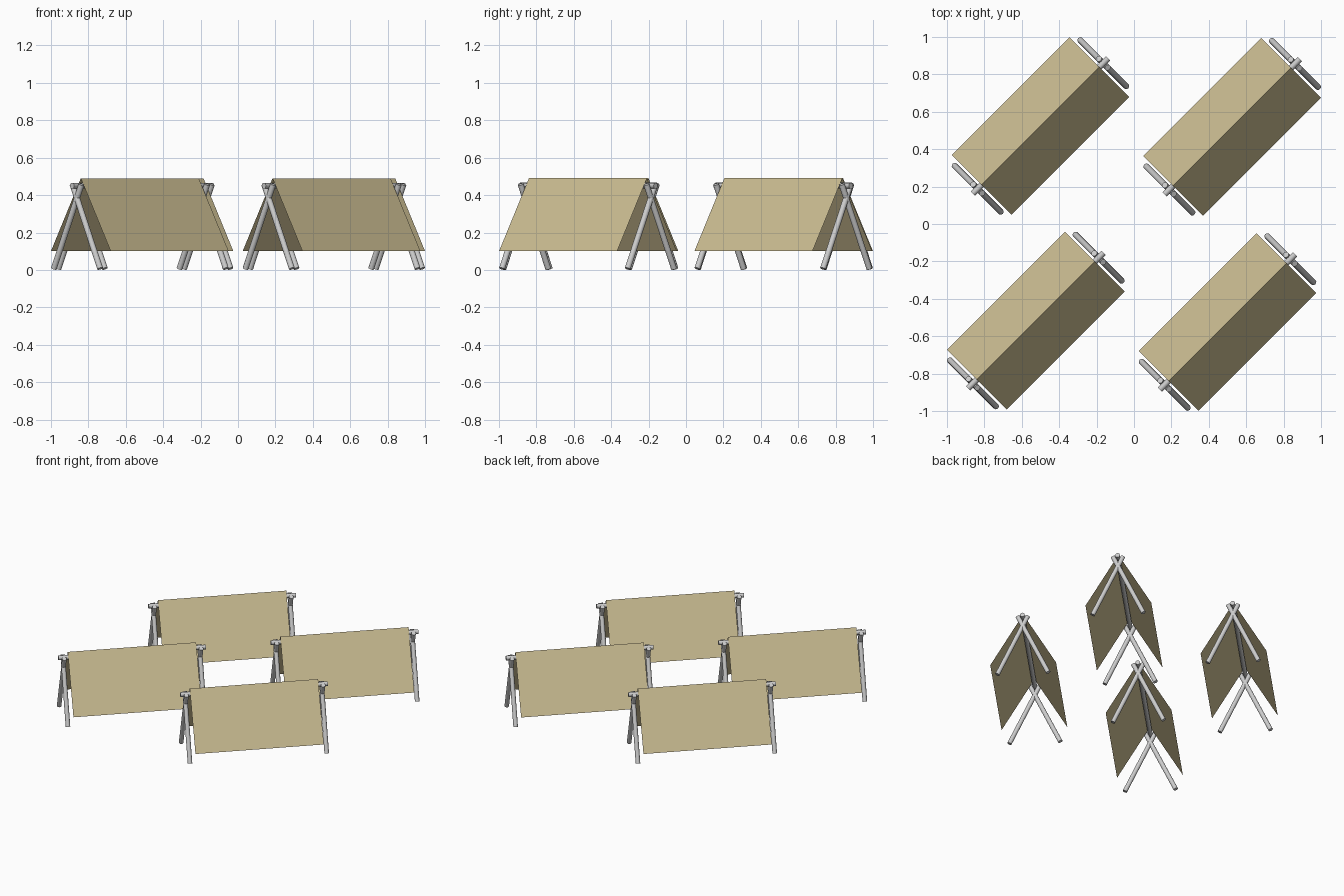
import bpy, math
from mathutils import Vector, Matrix

if "Cube" in bpy.data.objects:
    bpy.data.objects.remove(bpy.data.objects["Cube"])

HALF_LEN, HALF_WID = 0.446, 0.226      # canvas footprint
RIDGE_Z, HEM_Z = 0.49, 0.10
POLE_R = 0.016
CENTRES = [(-0.5, 0.524), (0.525, 0.520), (-0.525, -0.516), (0.5, -0.524)]

canvas_mat = bpy.data.materials.new("canvas")
canvas_mat.diffuse_color = (0.60, 0.51, 0.29, 1)
canvas_mat.use_nodes = True
canvas_mat.node_tree.nodes["Principled BSDF"].inputs["Base Color"].default_value = canvas_mat.diffuse_color


def pole(name, a, b, frame):
    """Round pole between two points given in tent space."""
    a, b = frame @ Vector(a), frame @ Vector(b)
    d = b - a
    bpy.ops.mesh.primitive_cylinder_add(vertices=12, radius=POLE_R, depth=d.length,
                                        location=(a + b) / 2,
                                        rotation=d.to_track_quat('Z', 'Y').to_euler())
    ob = bpy.context.object
    ob.name = name
    bpy.ops.object.shade_smooth_by_angle(angle=math.radians(40))


def canvas(name, frame):
    """Folded sheet: an inverted V profile swept along the ridge."""
    profile = [(-HALF_WID, HEM_Z), (0, RIDGE_Z), (HALF_WID, HEM_Z)]
    verts = [(x, y, z) for x in (-HALF_LEN, HALF_LEN) for y, z in profile]
    me = bpy.data.meshes.new(name)
    me.from_pydata(verts, [], [(0, 3, 4, 1), (1, 4, 5, 2)])
    me.flip_normals()
    me.update()
    if me.polygons[0].normal.z < 0:
        me.flip_normals()
    me.materials.append(canvas_mat)
    ob = bpy.data.objects.new(name, me)
    ob.matrix_world = frame
    bpy.context.collection.objects.link(ob)


for i, (cx, cy) in enumerate(CENTRES, 1):
    # tent space: x along the ridge, turned 45 degrees
    frame = Matrix.Translation((cx, cy, 0)) @ Matrix.Rotation(math.radians(45), 4, 'Z')
    canvas(f"tent_{i}_canvas", frame)
    pole(f"tent_{i}_ridge_pole", (-0.512, 0, 0.45), (0.512, 0, 0.45), frame)
    # crossed legs at both ends, cradling the ridge pole
    for end, x in (("front", -0.475), ("back", 0.475)):
        for side, s in (("left", 1), ("right", -1)):
            pole(f"tent_{i}_{end}_{side}_leg",
                 (x, s * 0.175, 0.007), (x, -s * 0.034, 0.457), frame)
